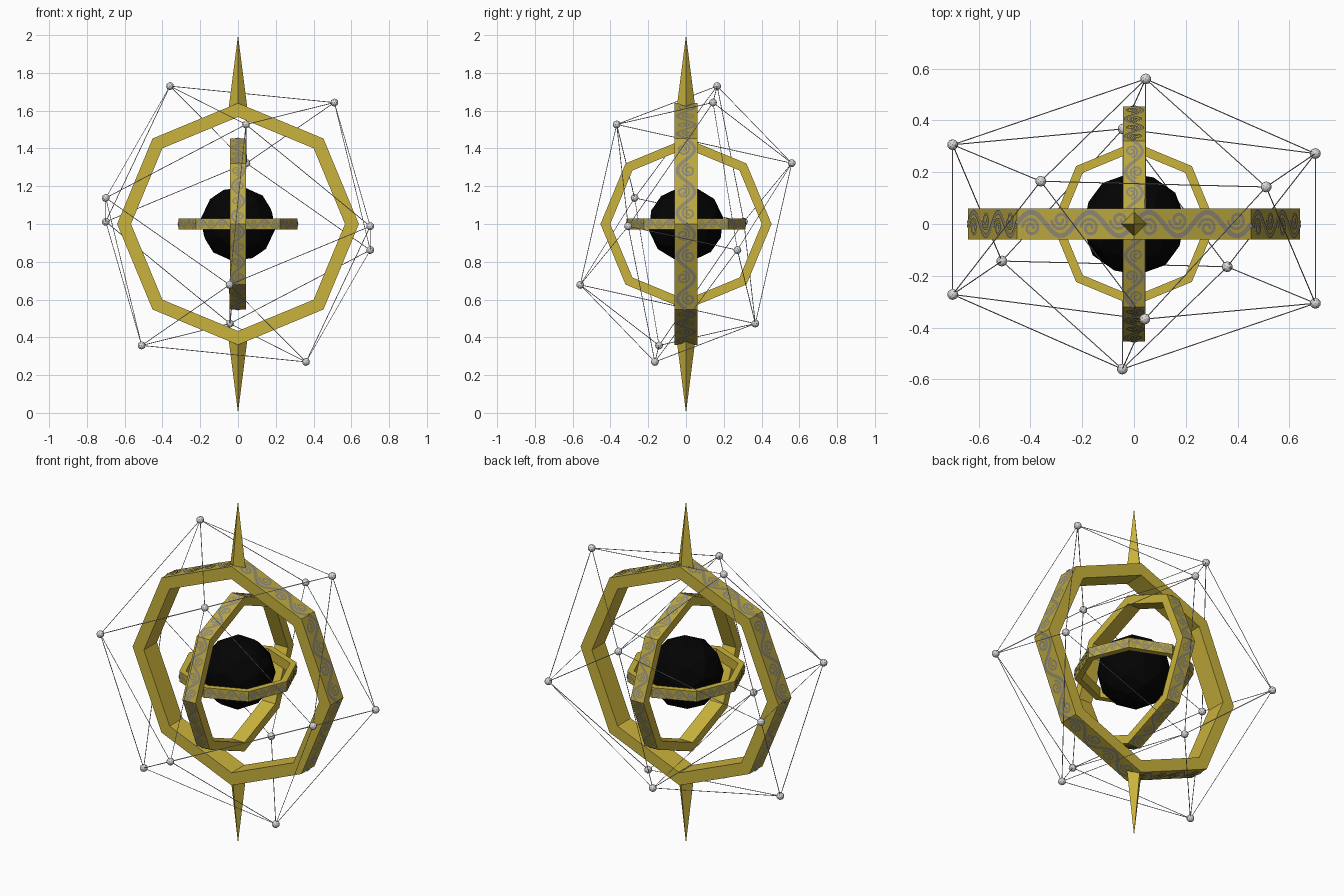
import bpy, bmesh
from math import pi, sin, cos, radians
from mathutils import Vector, Matrix, Euler

cube = bpy.data.objects.get("Cube")
if cube:
    bpy.data.objects.remove(cube, do_unlink=True)

CENTRE = Matrix.Translation((0, 0, 1))


def material(name, rgb, rough=0.5):
    m = bpy.data.materials.new(name)
    m.use_nodes = True
    m.diffuse_color = (*rgb, 1)
    bsdf = m.node_tree.nodes["Principled BSDF"]
    bsdf.inputs["Base Color"].default_value = (*rgb, 1)
    bsdf.inputs["Roughness"].default_value = rough
    return m


gold = material("gold", (0.59, 0.45, 0.045))
band_gold = material("band_gold", (0.50, 0.39, 0.05))
pewter = material("engraving_grey", (0.27, 0.245, 0.17))
black = material("core_black", (0.001, 0.001, 0.001))
steel = material("bright_steel", (0.70, 0.70, 0.71))


def finish(name, bm, mats, matrix=Matrix()):
    bm.transform(matrix)
    mesh = bpy.data.meshes.new(name)
    bm.to_mesh(mesh)
    bm.free()
    for mat in mats:
        mesh.materials.append(mat)
    obj = bpy.data.objects.new(name, mesh)
    bpy.context.scene.collection.objects.link(obj)
    return obj


# Octagonal ring around its local z axis, with a duller outer band
def ring(name, outer, matrix):
    inner, half = outer * 0.885, outer * 0.094
    bm = bmesh.new()
    loops = []
    for i in range(8):
        a = i * pi / 4
        loops.append([bm.verts.new((r * cos(a), r * sin(a), z))
                      for r, z in ((outer, -half), (outer, half), (inner, half), (inner, -half))])
    for i in range(8):
        p, q = loops[i], loops[(i + 1) % 8]
        for k in range(4):
            n = (k + 1) % 4
            face = bm.faces.new((p[k], q[k], q[n], p[n]))
            face.material_index = 1 if k == 0 else 0
    bmesh.ops.recalc_face_normals(bm, faces=bm.faces)
    finish(name, bm, [gold, band_gold], matrix)


# Flat ribbon following a 2D path, placed on a face by the function place(p)
def ribbon(bm, path, half_width, place, outward):
    pairs = []
    for i, p in enumerate(path):
        t = (path[min(i + 1, len(path) - 1)] - path[max(i - 1, 0)]).normalized()
        side = Vector((-t.y, t.x)) * half_width
        pairs.append([bm.verts.new(place(p + side)), bm.verts.new(place(p - side))])
    for a, b in zip(pairs, pairs[1:]):
        f = bm.faces.new((a[0], a[1], b[1], b[0]))
        f.normal_update()
        if f.normal.dot(outward) < 0:
            f.normal_flip()


# Running scroll of a waving vine and spirals on the outer faces of a ring
def scrollwork(name, outer, matrix):
    width = outer * 0.188
    length = 2 * outer * sin(pi / 8)
    cells = 4
    cell = length / cells
    bm = bmesh.new()
    for i in range(8):
        a = (i + 0.5) * pi / 4
        outward = Vector((cos(a), sin(a), 0))
        along = Vector((-sin(a), cos(a), 0))
        base = outward * (outer * cos(pi / 8) + 0.0025)

        def place(p):
            return base + along * (p.x - length / 2) + Vector((0, 0, p.y))

        steps = 10 * cells
        vine = [Vector((length * s / steps, 0.38 * width * sin(pi * cells * s / steps)))
                for s in range(steps + 1)]
        ribbon(bm, vine, 0.08 * width, place, outward)
        for c in range(cells):
            sign = 1 if c % 2 == 0 else -1
            spiral = []
            for s in range(31):
                t = s / 30
                r = width * (0.31 - 0.25 * t)
                turn = 3.2 * pi * t
                spiral.append(Vector(((c + 0.5) * cell + r * cos(turn),
                                      sign * (r * sin(turn) - 0.12 * width))))
            ribbon(bm, spiral, 0.05 * width, place, outward)
    finish(name, bm, [pewter], matrix)


# Three nested rings, each on its own axis
for name, radius, turn in (("outer_ring", 0.64, (90, 0, 0)),
                           ("middle_ring", 0.453, (0, 90, 0)),
                           ("inner_ring", 0.316, (0, 0, 0))):
    m = CENTRE @ Euler([radians(d) for d in turn]).to_matrix().to_4x4()
    ring(name, radius, m)
    scrollwork(name + "_scrollwork", radius, m)

# Four-sided spikes above and below the outer ring
for name, sign in (("top_spike", 1), ("bottom_spike", -1)):
    bm = bmesh.new()
    bmesh.ops.create_cone(bm, cap_ends=True, segments=4, radius1=0.05, radius2=0, depth=0.39,
                          matrix=Matrix.Translation((0, 0, 0.805)))
    flip = Matrix.Rotation(0 if sign > 0 else pi, 4, "X")
    finish(name, bm, [gold], CENTRE @ flip)

# Faceted core
bm = bmesh.new()
bmesh.ops.create_icosphere(bm, subdivisions=2, radius=0.2)
finish("core", bm, [black], CENTRE @ Euler((0.2, -0.4, 0)).to_matrix().to_4x4())

# Tilted twenty-sided cage: half of the corners, the rest are opposite
half_corners = [(-0.36, 0.165, 0.73), (0.51, 0.143, 0.643), (0.042, -0.367, 0.527),
                (0.045, 0.56, 0.322), (-0.70, -0.272, 0.138), (-0.70, 0.306, 0.012)]
corners = [Vector(c) for c in half_corners]
corners += [-c for c in corners]

nodes = bmesh.new()
for c in corners:
    bmesh.ops.create_icosphere(nodes, subdivisions=2, radius=0.021, matrix=Matrix.Translation(c))
finish("cage_nodes", nodes, [steel], CENTRE)

struts = bmesh.new()
for i, a in enumerate(corners):
    for b in corners[i + 1:]:
        d = b - a
        if d.length < 1.0:
            m = Matrix.Translation((a + b) / 2) @ d.to_track_quat("Z", "Y").to_matrix().to_4x4()
            bmesh.ops.create_cone(struts, cap_ends=True, segments=4, radius1=0.002,
                                  radius2=0.002, depth=d.length, matrix=m)
finish("cage_struts", struts, [steel], CENTRE)
